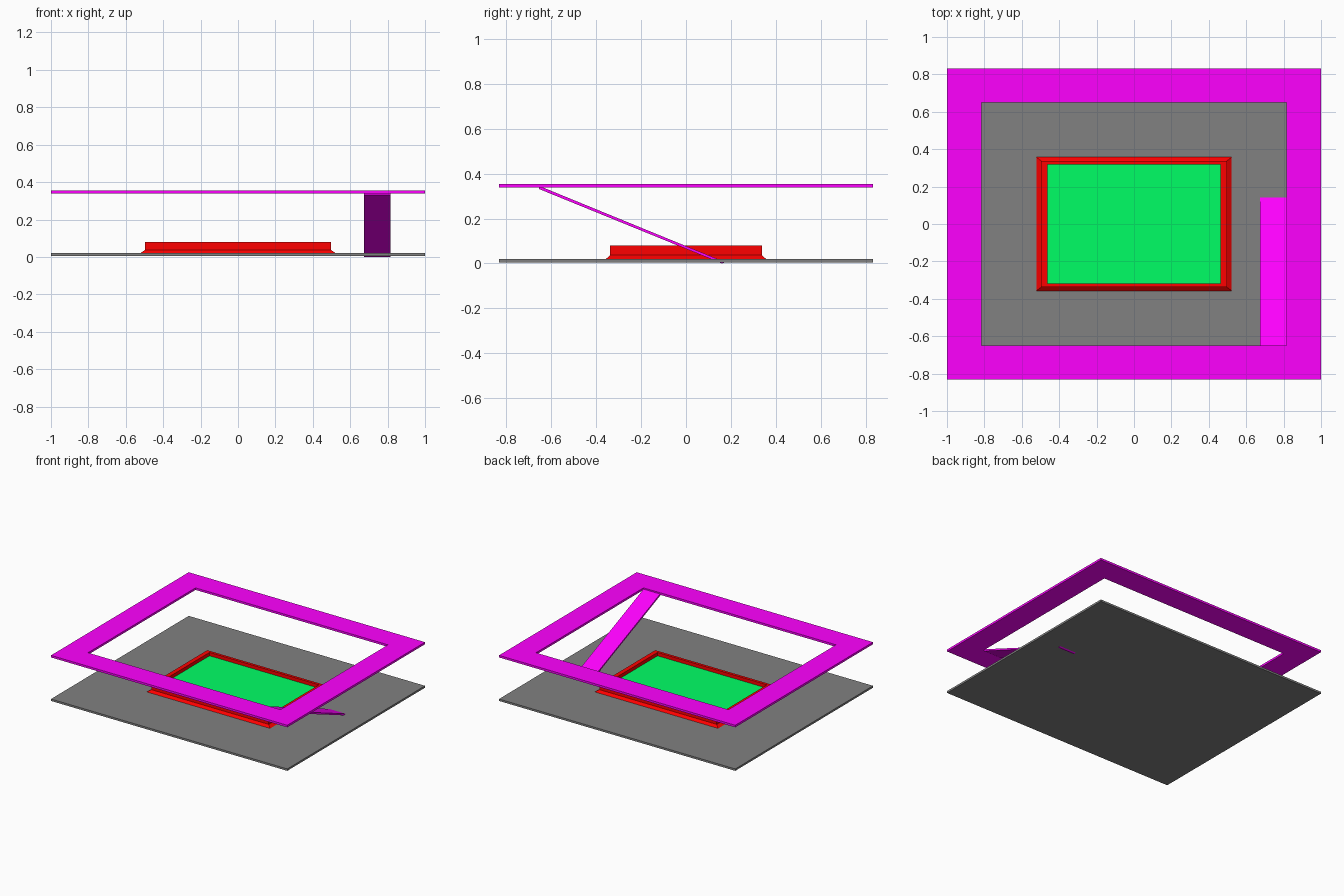
import bpy, bmesh

if "Cube" in bpy.data.objects:
    bpy.data.objects.remove(bpy.data.objects["Cube"])


def material(name, rgb):
    m = bpy.data.materials.new(name)
    m.diffuse_color = (*rgb, 1)
    m.use_nodes = True
    m.node_tree.nodes["Principled BSDF"].inputs["Base Color"].default_value = m.diffuse_color
    return m


def finish(name, bm, mat):
    bmesh.ops.recalc_face_normals(bm, faces=bm.faces)
    mesh = bpy.data.meshes.new(name)
    bm.to_mesh(mesh)
    bm.free()
    mesh.materials.append(mat)
    obj = bpy.data.objects.new(name, mesh)
    bpy.context.collection.objects.link(obj)
    return obj


def box(name, size, centre, mat):
    bm = bmesh.new()
    bmesh.ops.create_cube(bm, size=1)
    bmesh.ops.scale(bm, vec=size, verts=bm.verts)
    obj = finish(name, bm, mat)
    obj.location = centre
    return obj


def prism(name, profile, x0, x1, mat):
    """Side profile of (y, z) points extruded along x."""
    bm = bmesh.new()
    face = bm.faces.new([bm.verts.new((x0, y, z)) for y, z in profile])
    new = bmesh.ops.extrude_face_region(bm, geom=[face])["geom"]
    bmesh.ops.translate(bm, vec=(x1 - x0, 0, 0),
                        verts=[v for v in new if isinstance(v, bmesh.types.BMVert)])
    return finish(name, bm, mat)


def frame(name, profile, mat):
    """Rectangular frame: closed profile of (half width, half depth, height)."""
    bm = bmesh.new()
    rings = [[bm.verts.new((sx * x, sy * y, z))
              for sx, sy in ((-1, -1), (1, -1), (1, 1), (-1, 1))]
             for x, y, z in profile]
    for i, ring in enumerate(rings):
        nxt = rings[(i + 1) % len(rings)]
        for k in range(4):
            j = (k + 1) % 4
            bm.faces.new((ring[k], ring[j], nxt[j], nxt[k]))
    return finish(name, bm, mat)


magenta = material("magenta", (1, 0, 1))
red = material("red", (1, 0, 0))
green = material("green", (0, 1, 0.13))
grey = material("dark grey", (0.22, 0.22, 0.22))

# Ground slab
box("floor", (2, 1.665, 0.015), (0, 0, 0.0125), grey)

# Raised walkway around an open centre
frame("upper_walkway", [(1, 0.8325, 0.338), (1, 0.8325, 0.354),
                        (0.815, 0.65, 0.354), (0.815, 0.65, 0.338)], magenta)

# Ramp from the floor up to the front of the walkway
prism("ramp", [(-0.655, 0.346), (0.175, 0.006), (0.16, 0), (-0.655, 0.332)],
      0.675, 0.815, magenta)

# Low wall with flared foot, and its inner platform
frame("platform_wall", [(0.522, 0.357, 0.02), (0.497, 0.338, 0.037),
                        (0.497, 0.338, 0.081), (0.463, 0.317, 0.081),
                        (0.463, 0.317, 0.02)], red)
box("platform_surface", (0.926, 0.634, 0.035), (0, 0, 0.0375), green)
